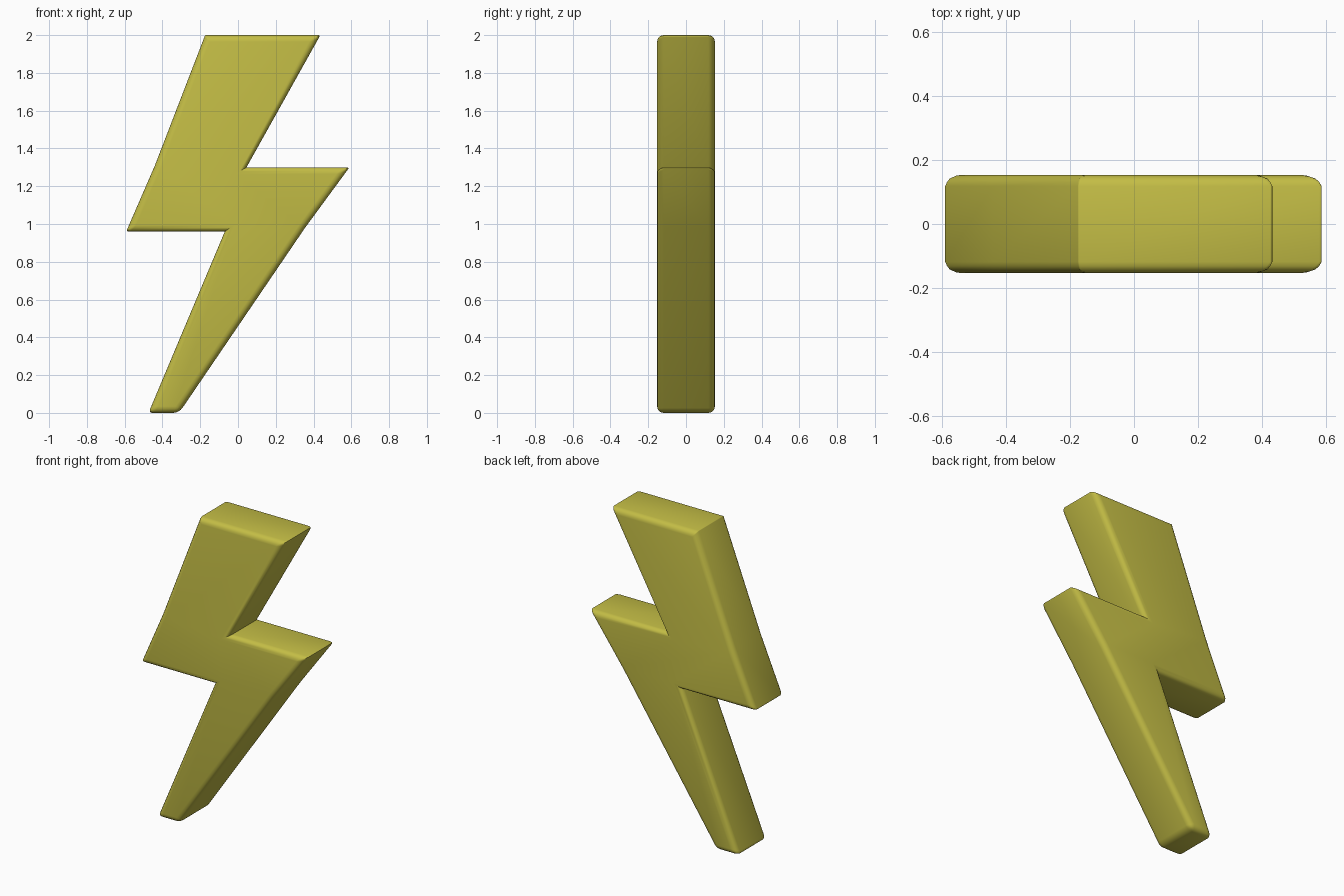
import bpy, bmesh

if "Cube" in bpy.data.objects:
    bpy.data.objects.remove(bpy.data.objects["Cube"])

HALF = 0.153  # half thickness
# Front outline: x, z, bevel weight of the corner edge
OUTLINE = [(-0.174, 2.0, 0.1), (0.436, 2.0, 0.35), (0.045, 1.3, 0),
           (0.59, 1.3, 0.35), (0.355, 0.98, 0), (-0.312, 0.0, 0.9),
           (-0.474, 0.0, 0.6), (-0.07, 0.96, 0), (-0.592, 0.96, 0.3),
           (-0.44, 1.31, 0)]

# Bolt: extruded outline with weighted edges
bm = bmesh.new()
weight = bm.edges.layers.float.new("bevel_weight_edge")
front = [bm.verts.new((x, -HALF, z)) for x, z, _ in OUTLINE]
back = [bm.verts.new((x, HALF, z)) for x, z, _ in OUTLINE]
bm.faces.new(front)
bm.faces.new(back[::-1])
n = len(OUTLINE)
for i in range(n):
    j = (i + 1) % n
    bm.faces.new((front[i], front[j], back[j], back[i]))
bmesh.ops.recalc_face_normals(bm, faces=bm.faces)
for i in range(n):
    j = (i + 1) % n
    for ring in (front, back):
        bm.edges.get((ring[i], ring[j]))[weight] = 1.0
    bm.edges.get((front[i], back[i]))[weight] = OUTLINE[i][2]

mesh = bpy.data.meshes.new("lightning_bolt")
bm.to_mesh(mesh)
bm.free()
bolt = bpy.data.objects.new("lightning_bolt", mesh)
bpy.context.collection.objects.link(bolt)

# Rounded rims and tips
bevel = bolt.modifiers.new("rounded_edges", 'BEVEL')
bevel.limit_method = 'WEIGHT'
bevel.width = 0.035
bevel.segments = 4

# Yellow finish and smooth rounding
yellow = bpy.data.materials.new("yellow")
yellow.diffuse_color = (0.55, 0.51, 0.06, 1)
yellow.use_nodes = True
yellow.node_tree.nodes["Principled BSDF"].inputs["Base Color"].default_value = yellow.diffuse_color
mesh.materials.append(yellow)
bpy.context.view_layer.objects.active = bolt
bolt.select_set(True)
bpy.ops.object.modifier_apply(modifier=bevel.name)
bpy.ops.object.shade_smooth_by_angle(angle=0.6)
